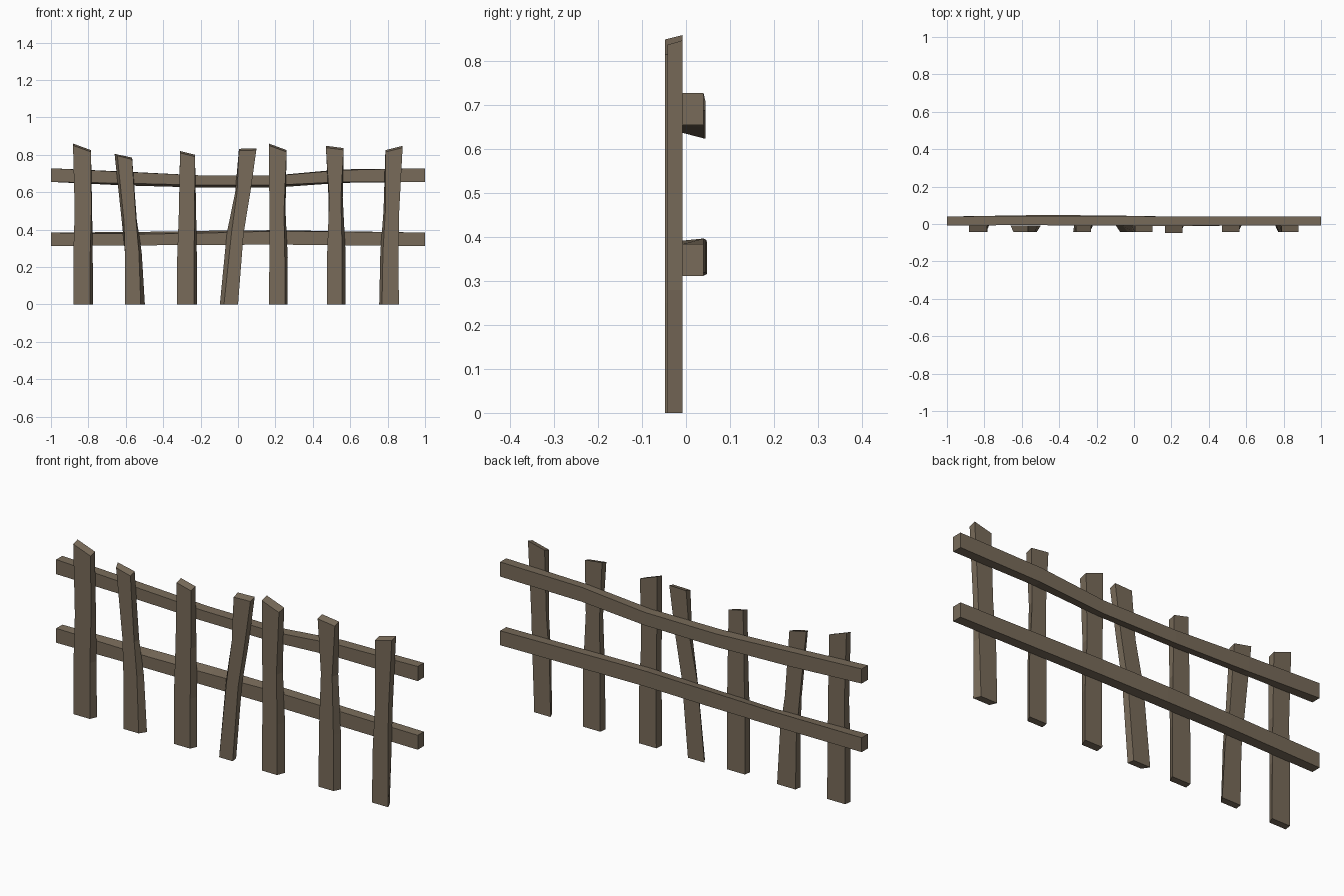
import bpy, bmesh

wood = bpy.data.materials.new("weathered_wood")
wood.diffuse_color = (0.19, 0.148, 0.102, 1)


def loft(name, rings):
    """Join four-cornered rings into a closed, flat-shaded plank."""
    bm = bmesh.new()
    loops = [[bm.verts.new(p) for p in ring] for ring in rings]
    for a, b in zip(loops, loops[1:]):
        for i in range(4):
            j = (i + 1) % 4
            bm.faces.new((a[i], a[j], b[j], b[i]))
    bm.faces.new(loops[0][::-1])
    bm.faces.new(loops[-1])
    bmesh.ops.recalc_face_normals(bm, faces=bm.faces)
    me = bpy.data.meshes.new(name)
    bm.to_mesh(me)
    bm.free()
    me.materials.append(wood)
    bpy.context.collection.objects.link(bpy.data.objects.new(name, me))


def picket(n, front, stations, top_right):
    """Stations: z, front left x, front right x, back shift left, back shift right."""
    rings = []
    for i, (z, l, r, bl, br) in enumerate(stations):
        last = i == len(stations) - 1
        zr = top_right if last else z
        up = 0.01 if last else 0
        rings.append([(l, front, z - up), (r, front, zr - up),
                      (r + br, -0.008, zr), (l + bl, -0.008, z)])
    loft(f"picket_{n}", rings)


# Crooked upright pickets
picket(1, -0.042, [(0, -.88, -.79, .005, .015), (.28, -.88, -.79, .005, .013),
                   (.5, -.873, -.784, .003, .004), (.86, -.882, -.786, 0, 0)], .825)
picket(2, -0.042, [(0, -.605, -.52, .005, .022), (.28, -.605, -.53, 0, .015),
                   (.45, -.61, -.545, -.012, .004), (.805, -.645, -.566, -.015, 0)], .785)
picket(3, -0.042, [(0, -.325, -.235, .005, .015), (.25, -.325, -.235, .005, .015),
                   (.5, -.316, -.232, 0, .008), (.82, -.31, -.23, 0, 0)], .80)
picket(4, -0.042, [(0, -.075, 0, -.022, -.005), (.38, -.035, .03, -.025, -.002),
                   (.6, -.005, .066, -.01, 0), (.832, .005, .098, 0, 0)], .835)
picket(5, -0.048, [(0, .165, .25, .005, .015), (.25, .168, .25, .004, .016),
                   (.5, .168, .246, 0, .008), (.86, .165, .26, 0, 0)], .825)
picket(6, -0.042, [(0, .475, .557, .005, .018), (.28, .477, .557, .004, .018),
                   (.57, .488, .55, -.004, .01), (.848, .47, .565, 0, 0)], .836)
picket(7, -0.042, [(0, .77, .86, -.015, -.015), (.28, .775, .858, -.014, -.003),
                   (.5, .788, .862, -.01, 0), (.825, .788, .88, 0, 0)], .848)


def rail(name, stations):
    """Stations: x, front y, back y, front bottom, front top, back bottom, back top."""
    loft(name, [[(x, yf, fb), (x, yb, bb), (x, yb, bt), (x, yf, ft)]
                for x, yf, yb, fb, ft, bb, bt in stations])


# Sagging horizontal rails behind the pickets
rail("upper_rail", [(-1, -.008, .04, .655, .728, .655, .728),
                    (-.6, -.006, .044, .648, .708, .636, .71),
                    (-.2, -.008, .044, .638, .69, .625, .69),
                    (.2, -.01, .04, .638, .688, .625, .69),
                    (.55, -.008, .04, .655, .718, .65, .722),
                    (1, -.008, .04, .655, .728, .655, .728)])
rail("lower_rail", [(-1, -.008, .04, .312, .384, .312, .384),
                    (-.5, -.005, .048, .316, .376, .316, .388),
                    (-.15, -.008, .046, .318, .382, .318, .394),
                    (.2, -.01, .04, .32, .392, .32, .397),
                    (1, -.008, .04, .312, .384, .312, .384)])
